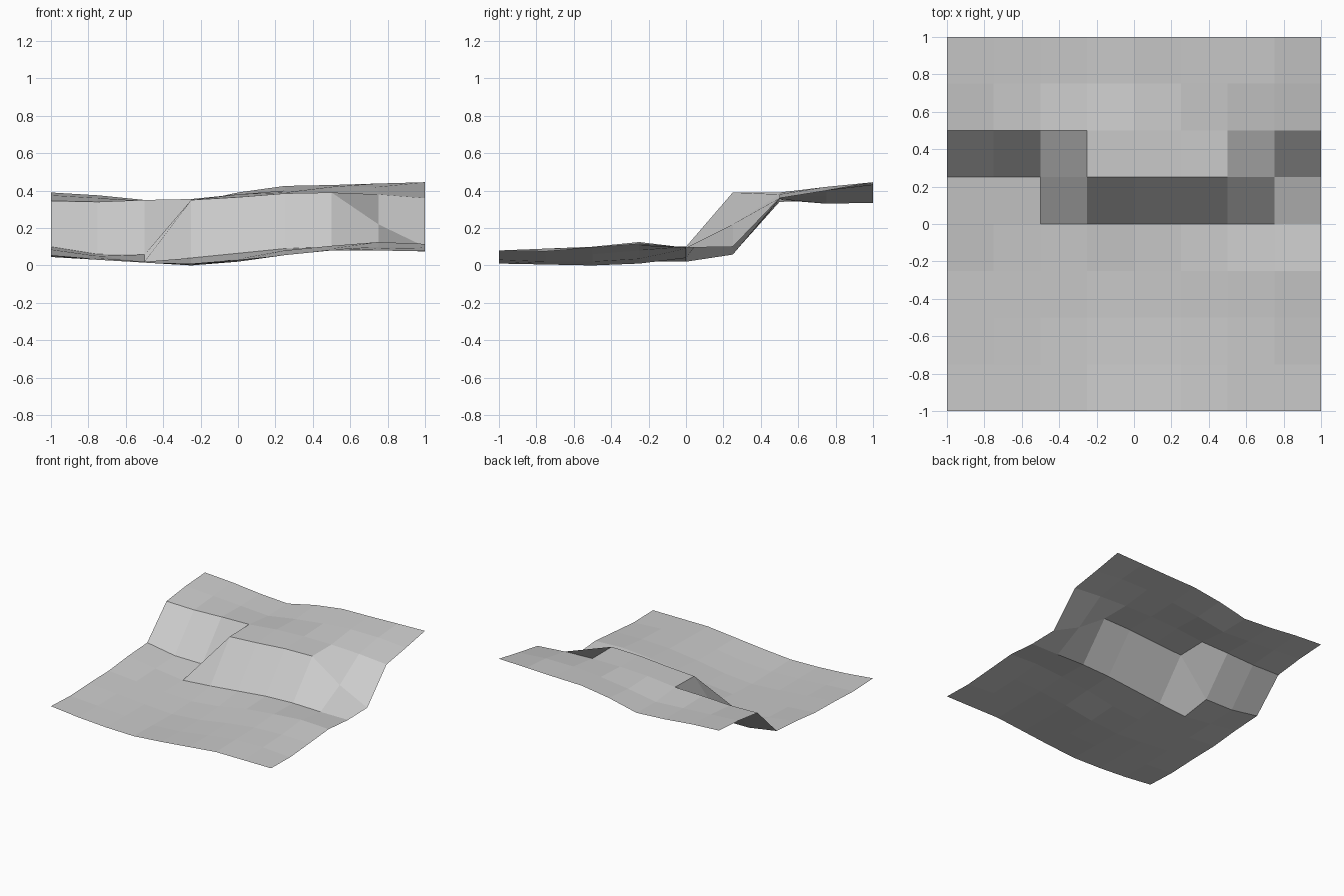
import bpy
import bmesh

if "Cube" in bpy.data.objects:
    bpy.data.objects.remove(bpy.data.objects["Cube"])

# Terrain tile: an 8 x 8 sheet of quads with a stepped cliff.
# Heights in thousandths, one row per y from front to back, x left to right.
ROWS = [
    (55, 30, 15, 10, 30, 55, 80, 80, 80),
    (45, 30, 15, 5, 20, 55, 85, 90, 75),
    (55, 35, 15, 0, 20, 60, 90, 100, 95),
    (60, 40, 20, 10, 35, 80, 105, 125, 115),
    (85, 50, 20, 40, 65, 90, 100, 95, 95),          # foot of the cliff
    (100, 60, 58, 350, 365, 385, 390, 220, 100),    # cliff steps back at both ends
    (345, 340, 350, 355, 380, 390, 390, 380, 360),  # upper ledge
    (375, 360, 345, 330, 370, 400, 420, 420, 400),
    (390, 375, 350, 335, 390, 425, 430, 438, 445),
]
STEP = 0.25

bm = bmesh.new()
grid = [[bm.verts.new((-1 + i * STEP, -1 + j * STEP, h / 1000))
         for i, h in enumerate(row)] for j, row in enumerate(ROWS)]
for j in range(8):
    for i in range(8):
        bm.faces.new((grid[j][i], grid[j][i + 1], grid[j + 1][i + 1], grid[j + 1][i]))

mesh = bpy.data.meshes.new("cliff_terrain")
bm.to_mesh(mesh)
bm.free()

# Single pale grey
grey = bpy.data.materials.new("pale grey")
grey.diffuse_color = (0.6, 0.6, 0.6, 1)
grey.use_nodes = True
grey.node_tree.nodes["Principled BSDF"].inputs["Base Color"].default_value = grey.diffuse_color
mesh.materials.append(grey)

terrain = bpy.data.objects.new("cliff_terrain", mesh)
bpy.context.collection.objects.link(terrain)
